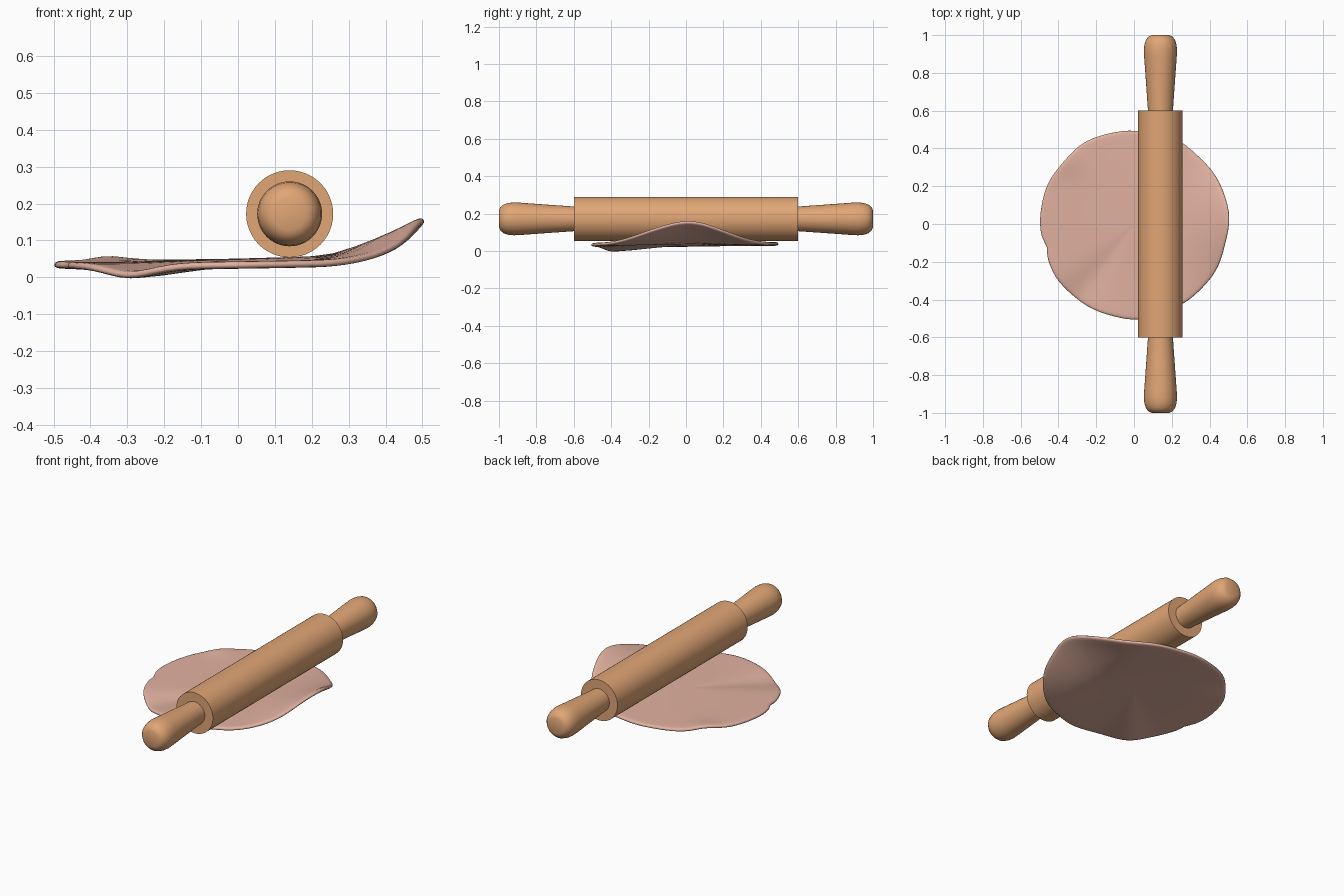
import bpy, math
from math import sin, cos, tau, exp

if "Cube" in bpy.data.objects:
    bpy.data.objects.remove(bpy.data.objects["Cube"])

PIN_X, PIN_Z = 0.14, 0.172


def material(name, rgb):
    m = bpy.data.materials.new(name)
    m.diffuse_color = (*rgb, 1)
    m.use_nodes = True
    m.node_tree.nodes["Principled BSDF"].inputs["Base Color"].default_value = m.diffuse_color
    return m


def skin(name, rings, mat, place, start, end, angle=35):
    """Join rings of points into a closed surface with a pole at each end."""
    n = len(rings[0])
    verts = [p for ring in rings for p in ring] + [start, end]
    a, b = len(verts) - 2, len(verts) - 1
    last = (len(rings) - 1) * n
    faces = []
    for i in range(n):
        j = (i + 1) % n
        faces += [(a, j, i), (b, last + i, last + j)]
        for k in range(len(rings) - 1):
            faces.append((k * n + i, k * n + j, k * n + n + j, k * n + n + i))
    me = bpy.data.meshes.new(name)
    me.from_pydata(verts, [], faces)
    me.materials.append(mat)
    ob = bpy.data.objects.new(name, me)
    ob.location = place
    bpy.context.collection.objects.link(ob)
    bpy.context.view_layer.objects.active = ob
    ob.select_set(True)
    # consistent outward normals
    bpy.ops.object.mode_set(mode='EDIT')
    bpy.ops.mesh.select_all(action='SELECT')
    bpy.ops.mesh.normals_make_consistent(inside=False)
    bpy.ops.object.mode_set(mode='OBJECT')
    bpy.ops.object.shade_smooth_by_angle(angle=math.radians(angle))
    ob.select_set(False)
    return ob


def turned(name, profile, mat, flip=1):
    """Turn (radius, y) points about the pin axis."""
    rings = [[(r * cos(tau * i / 48), flip * y, r * sin(tau * i / 48))
              for i in range(48)] for r, y in profile]
    return skin(name, rings, mat, (PIN_X, 0, PIN_Z),
                (0, flip * profile[0][1], 0), (0, flip * profile[-1][1], 0))


wood = material("wood", (0.75, 0.38, 0.18))
pastry = material("pastry", (0.75, 0.44, 0.35))

# rolling pin body and the two handles
turned("pin_body", [(0.118, -0.6), (0.118, 0.6)], wood)
handle = [(0.066, 0.595), (0.066, 0.6), (0.073, 0.7), (0.08, 0.8), (0.086, 0.88),
          (0.088, 0.92), (0.085, 0.95), (0.077, 0.975), (0.063, 0.992), (0.045, 1.0)]
for side, flip in (("front", -1), ("back", 1)):
    turned("handle_" + side, handle, wood, flip)


# dough: thin round sheet, curled up on the right with a few uneven edges
def height(x, y):
    lift = 0.013 * max(0, (x + 0.3) / 0.6) + 0.1 * max(0, (x - 0.22) / 0.28) ** 1.4
    z = 0.037 + lift * exp(-y * y / 0.12)
    a, r = math.atan2(y, x), math.hypot(x, y)
    low = math.atan2(-0.4, -0.3)
    d = (a - low + math.pi) % tau - math.pi
    z -= 0.024 * max(0, r / 0.5) ** 1.5 * exp(-(d / 0.22) ** 2)      # drooping edge
    z -= 0.009 * max(0, 1 - math.hypot(x + 0.22, y + 0.3) / 0.6)     # sag towards it
    z += 0.011 * exp(-((x + 0.36) ** 2 + (y - 0.34) ** 2) / 0.006)   # raised wrinkle
    return z


def dough_radius(a):
    r = 0.498 + 0.004 * sin(3 * a + 0.7) + 0.003 * sin(7 * a) + 0.002 * sin(12 * a + 1)
    return r - 0.012 * exp(-((a - math.pi - 0.25) / 0.07) ** 2)


def dough_point(f, h, a):
    r = f * dough_radius(a)
    x, y, e = r * cos(a), r * sin(a), 0.004
    gx = (height(x + e, y) - height(x - e, y)) / (2 * e)
    gy = (height(x, y + e) - height(x, y - e)) / (2 * e)
    k = h * 0.01 / math.sqrt(1 + gx * gx + gy * gy)
    return (x - gx * k, y - gy * k, height(x, y) + k)


half = [(f, 1) for f in (0.12, 0.25, 0.4, 0.52, 0.64, 0.74, 0.83, 0.9, 0.96)]
half += [(0.982, 0.9), (0.996, 0.6), (1.0, 0.2)]
section = half + [(f, -h) for f, h in reversed(half)]
SEG = 96
rings = [[dough_point(f, h, tau * i / SEG) for i in range(SEG)] for f, h in section]
skin("dough", rings, pastry, (0, 0, 0),
     dough_point(0, 1, 0), dough_point(0, -1, 0), angle=60)
